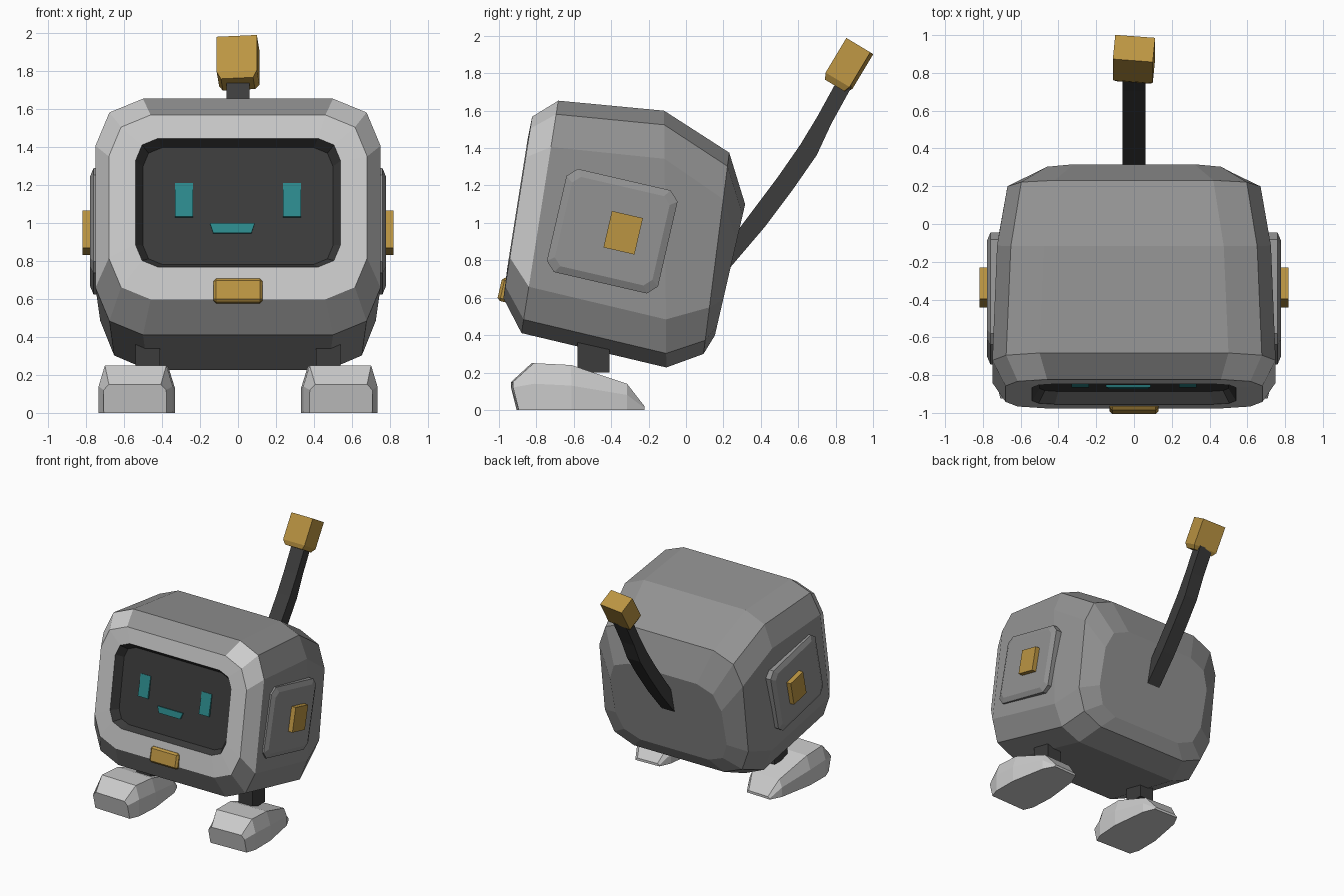
import bpy, bmesh
from math import radians, sin, cos, pi
from mathutils import Matrix, Vector

if "Cube" in bpy.data.objects:
    bpy.data.objects.remove(bpy.data.objects["Cube"])


def material(name, *rgb):
    m = bpy.data.materials.new(name)
    m.diffuse_color = (*rgb, 1)
    m.use_nodes = True
    m.node_tree.nodes["Principled BSDF"].inputs["Base Color"].default_value = m.diffuse_color
    return m


LIGHT = material("light_grey", 0.7, 0.7, 0.7)
GREY = material("mid_grey", 0.29, 0.29, 0.29)
DARK = material("dark_grey", 0.045, 0.045, 0.045)
GOLD = material("gold", 0.5, 0.3, 0.055)
TEAL = material("teal", 0.025, 0.25, 0.26)

# The head leans back by 13 degrees around its centre
HEAD = Matrix.Translation((0, -0.37, 0.95)) @ Matrix.Rotation(radians(-13), 4, 'X')
LEAN = -0.07  # extra forward lean of the face plane


def loft(name, rings, mat, matrix=Matrix(), caps=(True, True), mirror=False):
    """Skin equal-length point rings; optionally add a copy mirrored in x."""
    bm = bmesh.new()
    for s in ((1, -1) if mirror else (1,)):
        flip = Matrix.Diagonal((s, 1, 1, 1))
        rows = [[bm.verts.new(flip @ matrix @ Vector(p)) for p in r] for r in rings]
        n = len(rows[0])
        for a, b in zip(rows, rows[1:]):
            for i in range(n):
                j = (i + 1) % n
                bm.faces.new((a[i], a[j], b[j], b[i]))
        if caps[0]:
            bm.faces.new(rows[0])
        if caps[1]:
            bm.faces.new(rows[-1])
    bmesh.ops.recalc_face_normals(bm, faces=bm.faces)
    me = bpy.data.meshes.new(name)
    bm.to_mesh(me)
    bm.free()
    ob = bpy.data.objects.new(name, me)
    bpy.context.collection.objects.link(ob)
    me.materials.append(mat)
    return ob


def rounded(hw, top, bot, r, steps=2):
    """Rectangle outline with faceted corners."""
    pts = []
    corners = ((hw - r, top - r), (r - hw, top - r), (r - hw, bot + r), (hw - r, bot + r))
    for k, (cx, cz) in enumerate(corners):
        for i in range(steps + 1):
            a = pi / 2 * (k + i / steps)
            pts.append((cx + r * cos(a), cz + r * sin(a)))
    return pts


def section(y, lean, *shape):
    """Rounded outline across the head at depth y."""
    return [(x, y + lean * z, z) for x, z in rounded(*shape)]


def box(name, centre, half, mat, matrix=Matrix(), taper=1.0, mirror=False, bevel=0):
    """Box whose lower end can be narrower than its top."""
    cx, cy, cz = centre
    hx, hy, hz = half
    rings = [[(cx + a * hx * t, cy + b * hy * t, cz + s * hz)
              for a, b in ((-1, -1), (1, -1), (1, 1), (-1, 1))]
             for s, t in ((-1, taper), (1, 1))]
    ob = loft(name, rings, mat, matrix, mirror=mirror)
    if bevel:
        mod = ob.modifiers.new("chamfer", 'BEVEL')
        mod.width, mod.segments = bevel, 1
    return ob


# Head shell from the back to the front edge
shell = [section(*s) for s in (
    (0.635, 0, 0.52, 0.30, -0.42, 0.20),
    (0.545, -0.10, 0.67, 0.55, -0.53, 0.25),
    (0.266, -0.24, 0.725, 0.69, -0.645, 0.25),
    (-0.42, LEAN, 0.75, 0.615, -0.64, 0.25))]
loft("head_shell", shell, GREY, HEAD, caps=(True, False))

# Light face rim from the front edge to the screen opening
front = section(-0.545, LEAN, 0.68, 0.50, -0.48, 0.22)
opening = section(-0.55, LEAN, 0.54, 0.375, -0.31, 0.12)
rim = loft("face_rim", [shell[-1], front, opening], LIGHT, HEAD, caps=(False, False))
rim.data.materials.append(GREY)
for i in (2, 6, 7, 8, 9, 10):  # top and underside of the rim match the shell
    rim.data.polygons[i].material_index = 1

# Recessed screen
loft("screen", [opening, section(-0.485, LEAN, 0.50, 0.34, -0.28, 0.10)],
     DARK, HEAD, caps=(False, True))

# Eyes and mouth on the screen
box("eyes", (0.285, -0.489, 0.06), (0.047, 0.012, 0.09), TEAL, HEAD, mirror=True)
box("mouth", (-0.03, -0.48, -0.09), (0.118, 0.012, 0.026), TEAL, HEAD, taper=0.85)

# Gold bar under the screen
box("chin_bar", (0, -0.492, -0.435), (0.13, 0.05, 0.064), GOLD, HEAD, bevel=0.015)

# Side plates with square gold buttons
plate = [[(x, a - 0.025, b) for a, b in rounded(w, h, -h, r, 1)]
         for x, w, h, r in ((0.68, 0.305, 0.283, 0.05),
                            (0.76, 0.305, 0.283, 0.05),
                            (0.778, 0.268, 0.245, 0.04))]
loft("side_plates", plate, GREY, HEAD, mirror=True)
box("side_buttons", (0.78, 0.034, 0.005), (0.037, 0.085, 0.1), GOLD, HEAD, mirror=True)

# Legs
box("legs", (0.475, -0.495, 0.31), (0.065, 0.085, 0.11), DARK, mirror=True)

# Feet, toe to heel
foot = []
for y, hw, mid, high in ((-0.36, 0.165, 0.12, 0.15),
                         (-0.25, 0.195, 0.14, 0.25),
                         (-0.05, 0.20, 0.13, 0.24),
                         (0.25, 0.155, 0.08, 0.14),
                         (0.345, 0.11, 0.01, 0.02)):
    toe = 0.03 if y < -0.3 else 0  # toe leans forward above the sole
    foot.append([(-hw, y + toe, 0), (hw, y + toe, 0), (hw, y, mid),
                 (hw * 0.83, y, high), (-hw * 0.83, y, high), (-hw, y, mid)])
loft("feet", foot, LIGHT,
     Matrix.Translation((0.53, -0.57, 0)) @ Matrix.Rotation(radians(2), 4, 'Z'),
     mirror=True)

# Curved antenna rod rising from the back
path = [Vector(p) for p in ((0.18, 0.76), (0.38, 1.01), (0.53, 1.21),
                            (0.655, 1.39), (0.74, 1.55), (0.85, 1.75))]
rod = []
for i, p in enumerate(path):
    d = (path[min(i + 1, len(path) - 1)] - path[max(i - 1, 0)]).normalized()
    n = Vector((d.y, -d.x)) * (0.052 if 0 < i < 4 else 0.042)
    a, b = p + n, p - n
    rod.append([(-0.06, *a), (0.06, *a), (0.06, *b), (-0.06, *b)])
loft("antenna_rod", rod, DARK)

# Gold block at the antenna tip, slightly twisted
tip = (Matrix.Translation((0, 0.866, 1.84)) @ Matrix.Rotation(radians(-31), 4, 'X')
       @ Matrix.Rotation(radians(-5), 4, 'Z'))
box("antenna_tip", (0, 0, 0.015), (0.106, 0.075, 0.108), GOLD, tip)
box("antenna_tip_base", (0, 0, -0.11), (0.106, 0.075, 0.017), GOLD, tip, taper=0.8)
